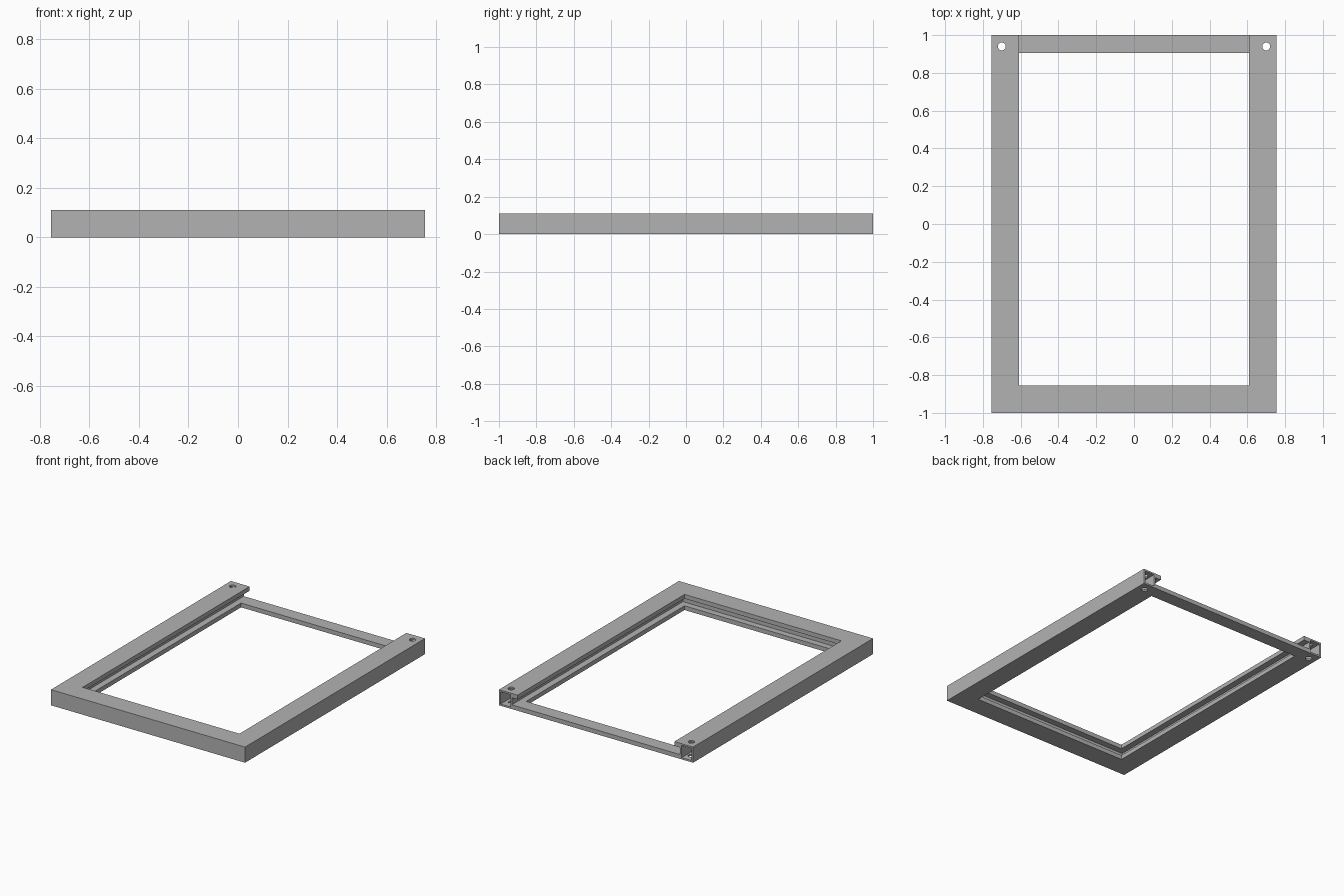
import bpy
import bmesh

if "Cube" in bpy.data.objects:
    bpy.data.objects.remove(bpy.data.objects["Cube"])

HALF_X, HALF_Y, HEIGHT = 0.755, 1.0, 0.11
RAIL = 0.145        # rail width
FLANGE = 0.03       # thickness of the inner flanges
WEB = 0.1           # distance from outer face to recessed inner wall
WALL = 0.012

grey = bpy.data.materials.new("matte_grey")
grey.use_nodes = True
colour = (0.45, 0.45, 0.45, 1)
grey.diffuse_color = colour
grey.node_tree.nodes["Principled BSDF"].inputs["Base Color"].default_value = colour


def add_object(name, bm):
    bmesh.ops.recalc_face_normals(bm, faces=bm.faces)
    mesh = bpy.data.meshes.new(name)
    bm.to_mesh(mesh)
    bm.free()
    mesh.materials.append(grey)
    obj = bpy.data.objects.new(name, mesh)
    bpy.context.collection.objects.link(obj)
    return obj


def sweep_u(name, profile, end_y):
    """Sweep (inset, height) points round left, front and right with mitred corners."""
    bm = bmesh.new()
    stations = []
    for side, at_end in ((-1, True), (-1, False), (1, False), (1, True)):
        stations.append([bm.verts.new((side * (HALF_X - d),
                                       end_y if at_end else d - HALF_Y, z))
                         for d, z in profile])
    count = len(profile)
    for a, b in zip(stations, stations[1:]):
        for i in range(count):
            j = (i + 1) % count
            bm.faces.new((a[i], a[j], b[j], b[i]))
    bm.faces.new(stations[0])
    bm.faces.new(stations[-1])
    return add_object(name, bm)


def cut(target, cutter):
    mod = target.modifiers.new("cut", "BOOLEAN")
    mod.operation = "DIFFERENCE"
    mod.solver = "EXACT"
    mod.object = cutter
    cutter.hide_render = True
    bpy.context.view_layer.update()
    graph = bpy.context.evaluated_depsgraph_get()
    result = bpy.data.meshes.new_from_object(target.evaluated_get(graph))
    target.modifiers.clear()
    target.data = result
    bpy.data.objects.remove(cutter)


# Three-sided channel rail with a groove on its inner face
frame = sweep_u("channel_frame", [
    (0, 0), (RAIL, 0), (RAIL, FLANGE), (WEB, FLANGE),
    (WEB, HEIGHT - FLANGE), (RAIL, HEIGHT - FLANGE), (RAIL, HEIGHT), (0, HEIGHT),
], HALF_Y)

# Hollow core, open at the back ends
core = sweep_u("core_cutter", [
    (WALL, WALL), (WEB - WALL, WALL),
    (WEB - WALL, HEIGHT - WALL), (WALL, HEIGHT - WALL),
], HALF_Y + 0.1)
cut(frame, core)

# Screw holes through both plates at the back corners
for side in (-1, 1):
    bm = bmesh.new()
    bmesh.ops.create_cone(bm, cap_ends=True, segments=32, radius1=0.021,
                          radius2=0.021, depth=0.4)
    bmesh.ops.translate(bm, verts=bm.verts, vec=(side * 0.7, 0.94, HEIGHT / 2))
    cut(frame, add_object("hole_cutter", bm))

# Low back bar joining the bottom flanges
bm = bmesh.new()
bmesh.ops.create_cube(bm, size=1)
bmesh.ops.scale(bm, verts=bm.verts, vec=(2 * (HALF_X - RAIL), 0.095, FLANGE))
bmesh.ops.translate(bm, verts=bm.verts, vec=(0, HALF_Y - 0.0475, FLANGE / 2))
add_object("back_bar", bm)
